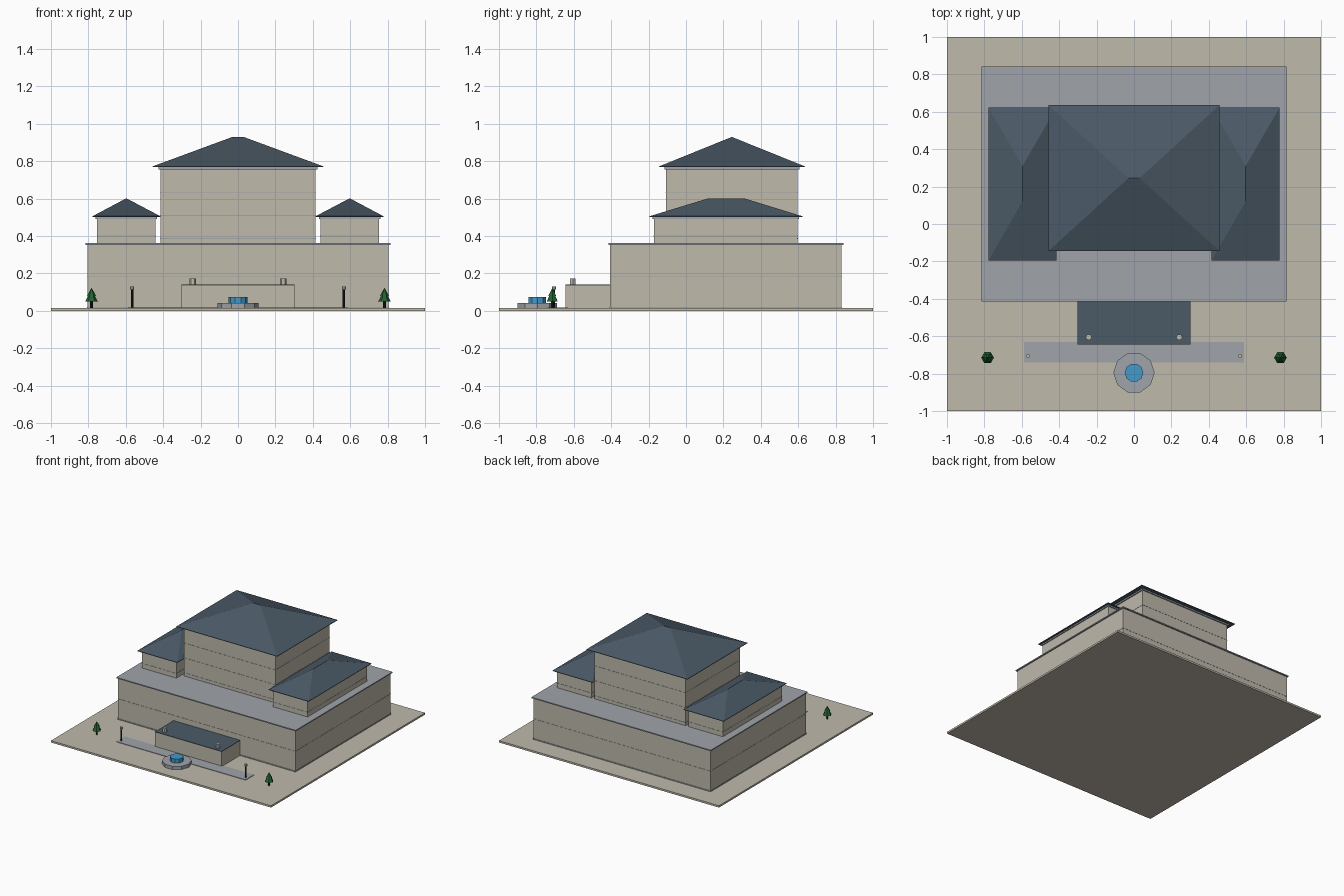
import bpy, bmesh, math

old = bpy.data.objects.get("Cube")
if old:
    bpy.data.objects.remove(old, do_unlink=True)


def material(name, *rgb):
    """Flat material from display-space values, stored as linear."""
    col = tuple((c / 255) ** 2.2 for c in rgb) + (1.0,)
    m = bpy.data.materials.new(name)
    m.use_nodes = True
    m.diffuse_color = col
    bsdf = m.node_tree.nodes["Principled BSDF"]
    bsdf.inputs["Base Color"].default_value = col
    bsdf.inputs["Roughness"].default_value = 0.9
    return m


STONE = material("warm stone", 190, 184, 170)
TRIM = material("grey trim", 158, 163, 170)
SLATE = material("slate roof", 76, 90, 102)
WATER = material("water blue", 70, 152, 200)
LEAF = material("leaf green", 38, 98, 52)
DARK = material("dark metal", 42, 38, 36)


def finish(name, bm, mat):
    bmesh.ops.recalc_face_normals(bm, faces=bm.faces)
    mesh = bpy.data.meshes.new(name)
    bm.to_mesh(mesh)
    bm.free()
    mesh.materials.append(mat)
    ob = bpy.data.objects.new(name, mesh)
    bpy.context.scene.collection.objects.link(ob)
    return ob


def loft(name, mat, low, high):
    """Solid between two rings with the same number of points."""
    bm = bmesh.new()
    a = [bm.verts.new(p) for p in low]
    b = [bm.verts.new(p) for p in high]
    n = len(a)
    bm.faces.new(a)
    bm.faces.new(b)
    for i in range(n):
        j = (i + 1) % n
        bm.faces.new((a[i], a[j], b[j], b[i]))
    bmesh.ops.remove_doubles(bm, verts=bm.verts, dist=1e-5)
    return finish(name, bm, mat)


def rect(area, z, grow=0.0):
    x0, x1, y0, y1 = area
    x0, x1, y0, y1 = x0 - grow, x1 + grow, y0 - grow, y1 + grow
    return [(x0, y0, z), (x1, y0, z), (x1, y1, z), (x0, y1, z)]


def block(name, mat, area, z0, z1, grow=0.0):
    return loft(name, mat, rect(area, z0, grow), rect(area, z1, grow))


def prism(name, mat, x, y, z0, z1, r0, r1, sides):
    def ring(r, z):
        turns = [math.tau * i / sides for i in range(sides)]
        return [(x + r * math.cos(t), y + r * math.sin(t), z) for t in turns]
    return loft(name, mat, ring(r0, z0), ring(r1, z1))


def hip_roof(name, eaves, ridge, z0, z1):
    """Thin eaves slab with a hipped top running up to a ridge."""
    lip = z0 + 0.004
    block(name + "_eaves", SLATE, eaves, z0, lip)
    loft(name, SLATE, rect(eaves, lip), rect(ridge, z1))


def bands(name, area, heights):
    for i, z in enumerate(heights):
        block(f"{name}_band_{i + 1}", TRIM, area, z - 0.002, z + 0.002, 0.0015)


# Plaza
block("plaza", STONE, (-1, 1, -1, 1), 0, 0.015)

# Broad lower storey with terrace
base = (-0.805, 0.805, -0.405, 0.832)
block("lower_storey", STONE, base, 0.015, 0.353)
block("lower_plinth", TRIM, base, 0.015, 0.022, 0.003)
block("terrace", TRIM, base, 0.353, 0.362, 0.01)
bands("lower", base, [0.182])

# Central tower
tower = (-0.415, 0.415, -0.107, 0.597)
block("tower", STONE, tower, 0.36, 0.757)
block("tower_cornice", TRIM, tower, 0.757, 0.77, 0.009)
bands("tower", tower, [0.387, 0.51, 0.632])
hip_roof("tower_roof", (-0.458, 0.458, -0.145, 0.637),
         (-0.03, 0.03, 0.2449, 0.2451), 0.768, 0.93)

# Side wings
for side, s in (("left", 1), ("right", -1)):
    def span(a, b, c, d):
        return (*sorted((s * a, s * b)), c, d)
    wing = span(0.44, 0.753, -0.172, 0.597)
    block(side + "_wing", STONE, wing, 0.36, 0.492)
    block(side + "_wing_cornice", TRIM, wing, 0.492, 0.504, 0.008)
    bands(side + "_wing", wing, [0.4])
    hip_roof(side + "_wing_roof", span(0.415, 0.778, -0.195, 0.622),
             span(0.5969, 0.5971, 0.12, 0.31), 0.502, 0.602)

# Entrance hall
porch = (-0.303, 0.303, -0.645, -0.405)
block("entrance_hall", STONE, porch, 0.015, 0.135)
block("entrance_roof", SLATE, porch, 0.135, 0.14)

# Paved strip and fountain
block("paved_strip", TRIM, (-0.588, 0.588, -0.74, -0.63), 0.015, 0.019)
prism("fountain_basin", TRIM, 0, -0.795, 0.015, 0.042, 0.11, 0.11, 10)
prism("fountain_water", WATER, 0, -0.795, 0.042, 0.075, 0.05, 0.05, 10)

# Roof posts, lamps and trees on both sides
for side, s in (("left", 1), ("right", -1)):
    prism(side + "_roof_post", STONE, s * 0.242, -0.605, 0.14, 0.172, 0.017, 0.017, 6)
    prism(side + "_lamp_pole", DARK, s * 0.566, -0.706, 0.015, 0.115, 0.006, 0.006, 6)
    prism(side + "_lamp_head", STONE, s * 0.566, -0.706, 0.113, 0.13, 0.011, 0.011, 8)
    prism(side + "_tree_trunk", DARK, s * 0.783, -0.715, 0.015, 0.055, 0.007, 0.007, 6)
    prism(side + "_tree_lower", LEAF, s * 0.783, -0.715, 0.05, 0.1, 0.034, 0.008, 6)
    prism(side + "_tree_upper", LEAF, s * 0.783, -0.715, 0.08, 0.122, 0.024, 0.001, 6)
